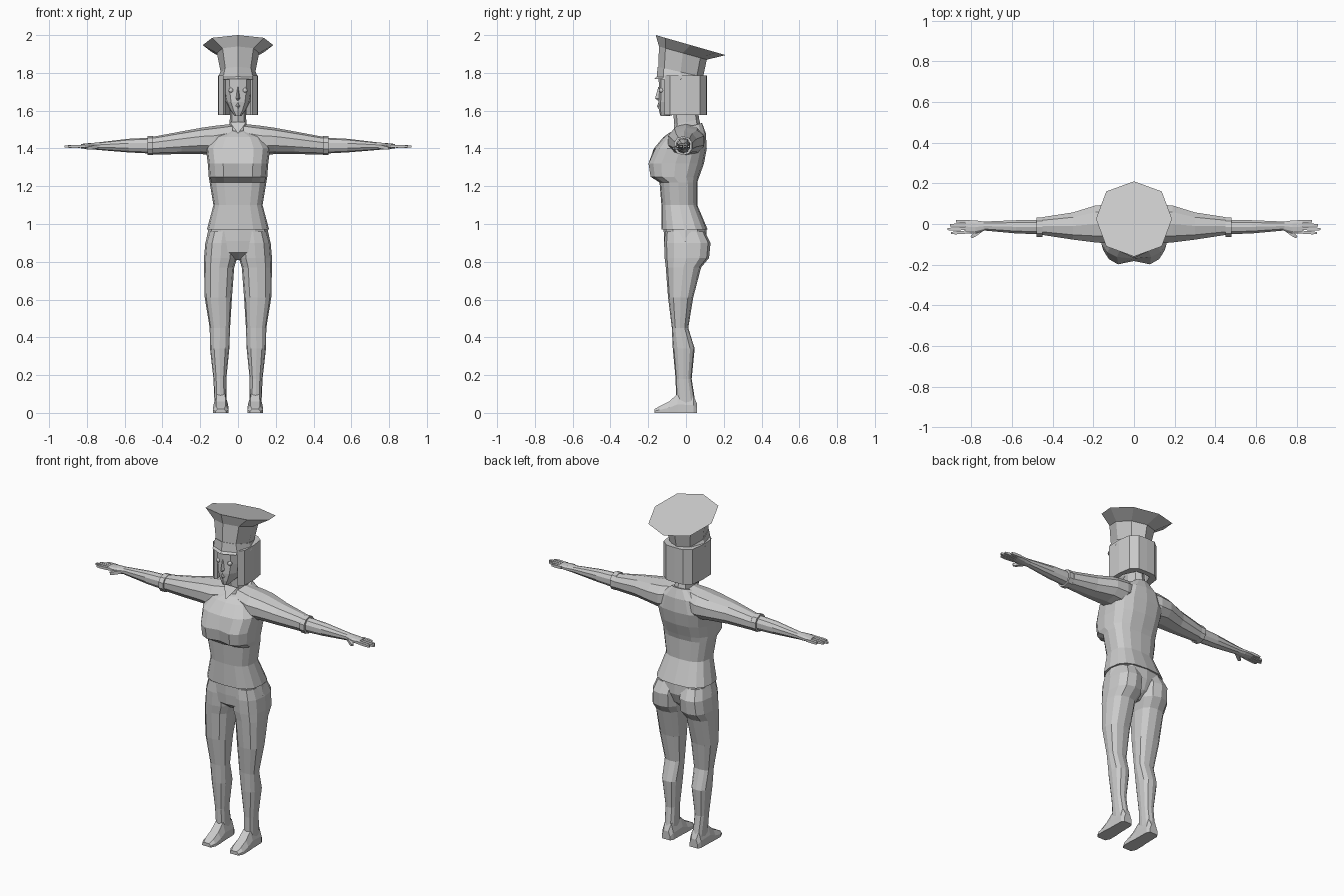
import bpy, bmesh, math
from mathutils import Vector

default_cube = bpy.data.objects.get("Cube")
if default_cube:
    bpy.data.objects.remove(default_cube)

colour = (.6, .6, .6, 1)
grey = bpy.data.materials.new("plain grey")
grey.use_nodes = True
grey.diffuse_color = colour
grey.node_tree.nodes["Principled BSDF"].inputs["Base Color"].default_value = colour


def finish(name, bm, mirrored):
    """Turn the mesh into a named object, mirrored across x where asked."""
    bmesh.ops.recalc_face_normals(bm, faces=bm.faces)
    mesh = bpy.data.meshes.new(name)
    bm.to_mesh(mesh)
    bm.free()
    mesh.materials.append(grey)
    part = bpy.data.objects.new(name, mesh)
    bpy.context.collection.objects.link(part)
    if mirrored:
        modifier = part.modifiers.new("Mirror", 'MIRROR')
        modifier.use_mirror_merge = False
    return part


def skin(name, rings, mirrored=False):
    """Bridge matching rings of points and cap both ends."""
    bm = bmesh.new()
    loops = [[bm.verts.new(point) for point in ring] for ring in rings]
    for lower, upper in zip(loops, loops[1:]):
        for i in range(len(lower)):
            bm.faces.new((lower[i - 1], lower[i], upper[i], upper[i - 1]))
    bm.faces.new(loops[0])
    bm.faces.new(loops[-1])
    return finish(name, bm, mirrored)


def rounded(sides, square):
    """Unit section starting at the front; a higher square fills the corners."""
    def fill(value):
        return math.copysign(abs(value) ** (2 / square), value)
    turns = [math.tau * i / sides for i in range(sides)]
    return [(fill(round(math.sin(t), 6)), fill(round(-math.cos(t), 6))) for t in turns]


def level(z, half, front, back, x=0, tilt=0, sides=12, square=2.5):
    """Horizontal ring; tilt is how far its back edge rises above its front."""
    middle, deep = (front + back) / 2, (back - front) / 2
    return [Vector((x + half * u, middle + deep * v, z + tilt * v / 2))
            for u, v in rounded(sides, square)]


def across(x, y, z, deep, tall, sides=10, square=2.2):
    """Ring around an arm that reaches along x."""
    return [Vector((x, y + deep * u, z + tall * v)) for u, v in rounded(sides, square)]


def torso_level(z, half, front, back, tilt=0):
    return level(z, half, front, back, tilt=tilt, sides=16, square=2.7)


# Shirt body, from hem to neckline
torso = skin("shirt_torso", [
    torso_level(z=.97, half=.165, front=-.13, back=.115),
    torso_level(z=1.1, half=.13, front=-.13, back=.06),
    torso_level(z=1.22, half=.15, front=-.14, back=.06),
    torso_level(z=1.25, half=.155, front=-.195, back=.07),
    torso_level(z=1.32, half=.16, front=-.207, back=.095),
    torso_level(z=1.4, half=.17, front=-.17, back=.11),
    torso_level(z=1.47, half=.13, front=-.12, back=.105, tilt=.02),
    torso_level(z=1.51, half=.06, front=-.085, back=.085, tilt=.05),
])

# Crease down the middle of the chest
for vertex in torso.data.vertices:
    place = vertex.co
    if abs(place.x) < .01 and place.y < 0 and 1.23 < place.z < 1.36:
        place.y += .025

# Sleeve, its cuff, and the bare arm
skin("shirt_sleeve", [
    across(x=.03, y=0, z=1.46, deep=.08, tall=.07),
    across(x=.12, y=0, z=1.44, deep=.1, tall=.08),
    across(x=.19, y=0, z=1.44, deep=.095, tall=.07),
    across(x=.3, y=-.01, z=1.43, deep=.07, tall=.06),
    across(x=.45, y=-.01, z=1.415, deep=.046, tall=.047),
], mirrored=True)
skin("sleeve_cuff", [across(x, y=-.015, z=1.415, deep=.05, tall=.05)
                     for x in (.45, .48)], mirrored=True)
skin("forearm", [
    across(x=.46, y=-.015, z=1.415, deep=.037, tall=.042),
    across(x=.58, y=-.014, z=1.415, deep=.034, tall=.036),
    across(x=.74, y=-.01, z=1.412, deep=.023, tall=.02),
], mirrored=True)
skin("palm", [
    across(x=.73, y=-.01, z=1.412, deep=.022, tall=.02),
    across(x=.78, y=-.015, z=1.412, deep=.034, tall=.017),
    across(x=.83, y=-.013, z=1.412, deep=.034, tall=.012),
], mirrored=True)


def finger(name, start, end, radius):
    """Square rod that narrows over its last third."""
    start, end = Vector(start), Vector(end)
    side = (end - start).cross(Vector((0, 0, 1))).normalized()
    up = side.cross(end - start).normalized()
    corners = [side - up, side + up, up - side, -side - up]
    knuckle = start.lerp(end, .7)
    skin(name, [[centre + corner * size for corner in corners]
                for centre, size in ((start, radius), (knuckle, radius), (end, radius * .7))],
         mirrored=True)


for i, (name, reach) in enumerate(zip(("index", "middle", "ring", "little"), (.9, .918, .905, .875))):
    spread = .017 * i - .039
    finger(name + "_finger", (.81, spread, 1.412), (reach, spread * 1.15, 1.41), radius=.0075)
finger("thumb", (.75, -.03, 1.41), (.8, -.065, 1.4), radius=.009)

# Trousers: hips, then one leg mirrored
skin("trouser_hips", [
    level(z=.97, half=.157, front=-.118, back=.108),
    level(z=.91, half=.17, front=-.117, back=.11),
    level(z=.85, half=.14, front=-.112, back=.085),
    level(z=.81, half=.03, front=-.06, back=.04),
])
skin("trouser_leg", [
    level(z=.96, x=.08, half=.075, front=-.11, back=.1),
    level(z=.9, x=.088, half=.085, front=-.116, back=.13),
    level(z=.82, x=.092, half=.088, front=-.113, back=.122),
    level(z=.77, x=.1, half=.08, front=-.107, back=.08),
    level(z=.61, x=.104, half=.072, front=-.095, back=.038),
    level(z=.45, x=.096, half=.054, front=-.075, back=.012),
    level(z=.34, x=.097, half=.051, front=-.07, back=.046),
    level(z=.18, x=.096, half=.034, front=-.055, back=.03),
    level(z=.04, x=.092, half=.032, front=-.052, back=.052),
], mirrored=True)


def foot_section(y, half, height):
    """Flat-soled section with bevelled upper edges."""
    outline = [(-half, 0), (half, 0), (half, height * .45), (half * .6, height),
               (-half * .6, height), (-half, height * .45)]
    return [Vector((.091 + x, y, z)) for x, z in outline]


skin("foot", [
    foot_section(y=.058, half=.026, height=.05),
    foot_section(y=.04, half=.036, height=.09),
    foot_section(y=-.045, half=.038, height=.1),
    foot_section(y=-.09, half=.041, height=.06),
    foot_section(y=-.14, half=.041, height=.035),
    foot_section(y=-.167, half=.028, height=.02),
], mirrored=True)

# Neck, with a bare wedge at the throat
skin("neck", [
    level(z=1.49, half=.05, front=-.07, back=.08, tilt=.05, sides=8),
    level(z=1.54, half=.044, front=-.062, back=.07, tilt=.03, sides=8),
    level(z=1.62, half=.042, front=-.07, back=.06, sides=8),
])
wedge = bmesh.new()
wedge.faces.new([wedge.verts.new(corner) for corner in
                 ((-.045, -.068, 1.54), (0, -.115, 1.478), (.045, -.068, 1.54))])
finish("throat_wedge", wedge, mirrored=False)

# Head, narrowing to the chin
skin("head", [
    level(z=1.572, half=.018, front=-.135, back=-.09),
    level(z=1.6, half=.04, front=-.143, back=.02),
    level(z=1.645, half=.064, front=-.146, back=.07),
    level(z=1.7, half=.075, front=-.143, back=.085),
    level(z=1.78, half=.078, front=-.145, back=.085),
])


def ridge(z, half, front):
    """Triangular section for features that stand out from the face."""
    return [Vector((-half, -.13, z)), Vector((0, front, z)), Vector((half, -.13, z))]


skin("nose", [ridge(z=1.652, half=.01, front=-.146), ridge(z=1.664, half=.016, front=-.164),
              ridge(z=1.725, half=.007, front=-.147)])
skin("lips", [ridge(z=1.61, half=.012, front=-.146), ridge(z=1.625, half=.024, front=-.153),
              ridge(z=1.64, half=.012, front=-.147)])

# Eyes
ball = bmesh.new()
bmesh.ops.create_uvsphere(ball, u_segments=10, v_segments=6, radius=.014)
bmesh.ops.translate(ball, verts=ball.verts, vec=(.037, -.129, 1.708))
finish("eye", ball, mirrored=True)

# Bobbed hair: half of an open-fronted shell
outside = [(0, .11), (.055, .108), (.095, .075), (.106, 0), (.104, -.085), (.078, -.115)]
inside = [(.066, -.1), (.08, 0), (.045, .075), (0, .08)]
skin("hair", [[Vector((x, y, z)) for x, y in outside + inside] for z in (1.577, 1.785)], mirrored=True)


# Hat: peaked band, crown and slanted flaring top
def hat_level(z, half, front, back, tilt):
    return level(z, half, front, back, tilt=tilt, sides=8, square=2.2)


crown_top = hat_level(z=1.905, half=.112, front=-.143, back=.11, tilt=-.07)
skin("hat_band", [
    hat_level(z=1.762, half=.106, front=-.168, back=.105, tilt=-.012),
    hat_level(z=1.77, half=.107, front=-.155, back=.105, tilt=-.02),
    hat_level(z=1.805, half=.094, front=-.15, back=.09, tilt=-.055),
])
skin("hat_crown", [hat_level(z=1.795, half=.09, front=-.147, back=.088, tilt=-.055), crown_top])
skin("hat_flare", [crown_top, hat_level(z=1.947, half=.187, front=-.16, back=.21, tilt=-.106)])
